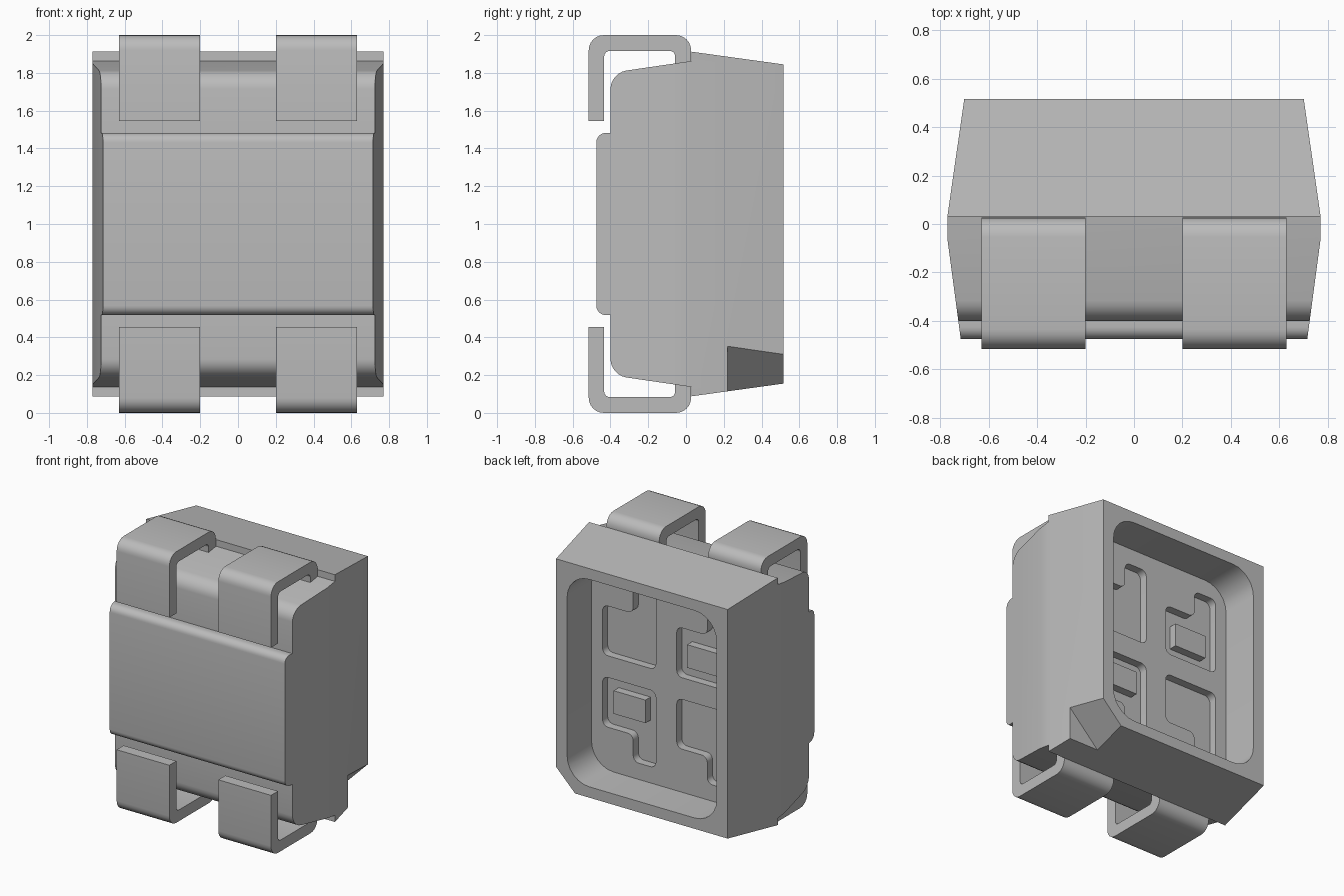
import bpy
import bmesh
from mathutils import Vector

if "Cube" in bpy.data.objects:
    bpy.data.objects.remove(bpy.data.objects["Cube"])

grey = bpy.data.materials.new("neutral_grey")
grey.use_nodes = True
COLOUR = (0.5, 0.5, 0.5, 1)
grey.diffuse_color = COLOUR
grey.node_tree.nodes["Principled BSDF"].inputs["Base Color"].default_value = COLOUR


def rounded(points, steps=6):
    """Outline of (a, b, radius) corners with each right-angle corner rounded."""
    out = []
    for i, (a, b, r) in enumerate(points):
        p = Vector((a, b))
        if not r:
            out.append(p)
            continue
        before = Vector(points[i - 1][:2])
        after = Vector(points[(i + 1) % len(points)][:2])
        p0 = p + (before - p).normalized() * r
        p3 = p + (after - p).normalized() * r
        p1, p2 = p0.lerp(p, 0.55), p3.lerp(p, 0.55)
        for s in range(steps + 1):
            t = s / steps
            u = 1 - t
            out.append(u**3 * p0 + 3 * u * u * t * p1 + 3 * u * t * t * p2 + t**3 * p3)
    return out


def prism(name, points, axis, lo, hi):
    """Extrude a rounded outline along one axis."""
    place = {
        "X": lambda p, d: (d, p.x, p.y),
        "Y": lambda p, d: (p.x, d, p.y),
        "Z": lambda p, d: (p.x, p.y, d),
    }[axis]
    bm = bmesh.new()
    outline = rounded(points)
    face = bm.faces.new([bm.verts.new(place(p, lo)) for p in outline])
    grown = bmesh.ops.extrude_face_region(bm, geom=[face])["geom"]
    shift = Vector(place(Vector((0, 0)), hi - lo))
    bmesh.ops.translate(bm, vec=shift, verts=[v for v in grown if isinstance(v, bmesh.types.BMVert)])
    bmesh.ops.recalc_face_normals(bm, faces=bm.faces)
    mesh = bpy.data.meshes.new(name)
    bm.to_mesh(mesh)
    bm.free()
    mesh.materials.append(grey)
    obj = bpy.data.objects.new(name, mesh)
    bpy.context.collection.objects.link(obj)
    return obj


def activate(obj):
    bpy.ops.object.select_all(action="DESELECT")
    obj.select_set(True)
    bpy.context.view_layer.objects.active = obj


def carve(obj, cutter, operation="DIFFERENCE"):
    """Apply a boolean and discard the cutter."""
    cutter.hide_render = True
    activate(obj)
    mod = obj.modifiers.new("carve", "BOOLEAN")
    mod.operation, mod.solver, mod.object = operation, "EXACT", cutter
    bpy.ops.object.modifier_apply(modifier=mod.name)
    bpy.data.objects.remove(cutter)


def smooth(obj):
    activate(obj)
    bpy.ops.object.shade_smooth_by_angle()


def rectangle(a0, a1, b0, b1, r=0):
    return [(a0, b0, r), (a1, b0, r), (a1, b1, r), (a0, b1, r)]


# Body: stepped side profile trimmed to the tapered plan
half = [(0.515, 0.845, 0), (0.03, 0.912, 0), (0.03, 0.863, 0), (-0.40, 0.80, 0.085),
        (-0.40, 0.482, 0), (-0.475, 0.482, 0.05)]
side = [(y, 1 + z, r) for y, z, r in half] + [(y, 1 - z, r) for y, z, r in reversed(half)]
body = prism("body", side, "X", -1, 1)
right = [(0.688, 0.6, 0), (0.77, 0.03, 0), (0.77, -0.06, 0), (0.698, -0.6, 0)]
plan = right + [(-x, y, r) for x, y, r in reversed(right)]
carve(body, prism("plan_cutter", plan, "Z", -0.2, 2.2), "INTERSECT")

# Corner notch marking one end
carve(body, prism("notch_cutter", [(0.39, 0, 0), (0.9, 0, 0), (0.9, 0.51, 0)], "Y", 0.22, 0.7))

# Rear cavity
FLOOR = 0.23
carve(body, prism("cavity_cutter", rectangle(-0.61, 0.61, 0.235, 1.765, 0.18), "Y", FLOOR, 0.7))

# Four stepped pockets in the cavity floor
R = 0.045
pocket = [(0.085, 0.355, R), (0.27, 0.355, R), (0.27, 0.553, R),
          (0.52, 0.553, R), (0.52, 0.92, R), (0.085, 0.92, R)]
for dx in (0, -0.605):
    for upper in (False, True):
        shape = [(x + dx, 2 - z if upper else z, r) for x, z, r in pocket]
        carve(body, prism("pocket_cutter", shape, "Y", FLOOR - 0.06, FLOOR + 0.05))
smooth(body)

# Small chips in two diagonal pockets
prism("lower_chip", rectangle(0.17, 0.43, 0.665, 0.835), "Y", 0.16, FLOOR)
prism("upper_chip", rectangle(-0.43, -0.17, 1.165, 1.335), "Y", 0.16, FLOOR)

# Bent strip leads, two above and two below
lead = [(-0.515, 1.545, 0), (-0.515, 2.0, 0.08), (0.027, 2.0, 0.08), (0.027, 1.80, 0),
        (-0.057, 1.80, 0), (-0.057, 1.917, 0.03), (-0.433, 1.917, 0.03), (-0.433, 1.545, 0)]
for level, flip in (("upper", False), ("lower", True)):
    shape = [(y, 2 - z if flip else z, r) for y, z, r in lead]
    for name, x0 in (("left", 0.2), ("right", -0.63)):
        smooth(prism(f"{level}_{name}_lead", shape, "X", x0, x0 + 0.43))
